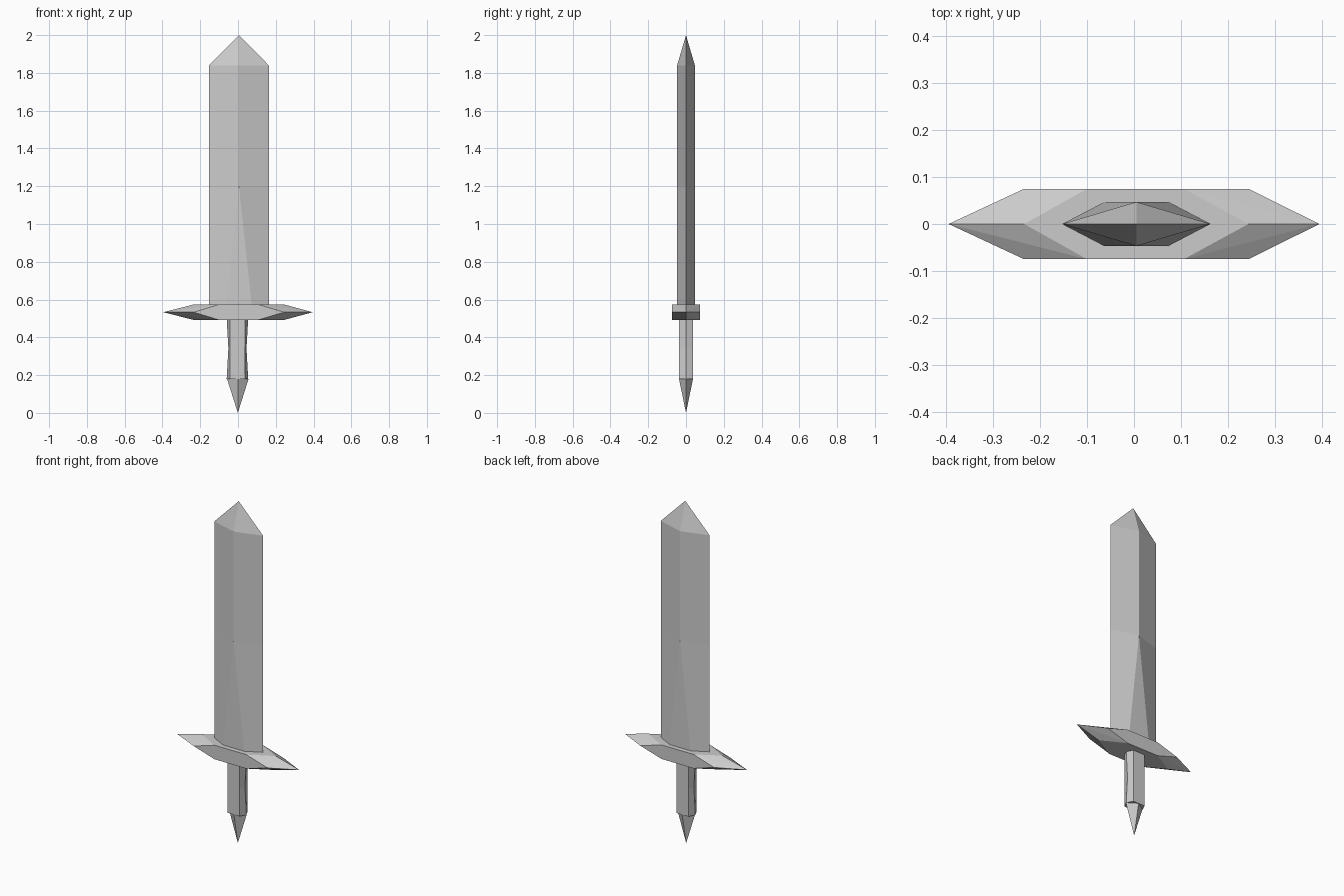
import bpy, bmesh

if "Cube" in bpy.data.objects:
    bpy.data.objects.remove(bpy.data.objects["Cube"])


def finish(name, bm):
    bmesh.ops.remove_doubles(bm, verts=bm.verts, dist=0.0001)
    bmesh.ops.dissolve_degenerate(bm, edges=bm.edges, dist=0.0001)
    bmesh.ops.recalc_face_normals(bm, faces=bm.faces)
    mesh = bpy.data.meshes.new(name)
    bm.to_mesh(mesh)
    bm.free()
    obj = bpy.data.objects.new(name, mesh)
    bpy.context.collection.objects.link(obj)
    return obj


def loft(name, cx, rings):
    """Six-sided rings: (z, half width, half width of the flat, half depth)."""
    bm = bmesh.new()
    loops = []
    for z, w, f, d in rings:
        pts = [(w, 0), (f, d), (-f, d), (-w, 0), (-f, -d), (f, -d)]
        loops.append([bm.verts.new((cx + x, y, z)) for x, y in pts])
    for a, b in zip(loops, loops[1:]):
        for i in range(6):
            j = (i + 1) % 6
            bm.faces.new((a[i], a[j], b[j], b[i]))
    bm.faces.new(loops[0][::-1])
    # close the far end only when it is not a point
    if rings[-1][1] > 0:
        bm.faces.new(loops[-1])
    return finish(name, bm)


# Blade: flat-faced hexagon at the guard, turning into a ridged diamond
loft("blade", 0.005, [
    (0.57, 0.158, 0.068, 0.047),
    (1.20, 0.158, 0, 0.047),
    (1.84, 0.158, 0, 0.047),
    (2.00, 0, 0, 0),
])

# Crossguard: faceted convex block with pointed ends
bm = bmesh.new()
for sx in (-1, 1):
    bm.verts.new((sx * 0.395, 0, 0.533))
    shoulder = 0.005 + sx * 0.239
    for sz in (-1, 1):
        bm.verts.new((shoulder, 0, 0.533 + sz * 0.041))
        bm.verts.new((shoulder, sz * 0.075, 0.533))
        for sy in (-1, 1):
            bm.verts.new((0.003 + sx * 0.103, sy * 0.075, 0.533 + sz * 0.041))
bmesh.ops.convex_hull(bm, input=bm.verts)
finish("crossguard", bm)

# Grip: hexagonal, slightly waisted
loft("grip", -0.003, [
    (0.18, 0.057, 0.039, 0.037),
    (0.34, 0.048, 0.039, 0.037),
    (0.50, 0.057, 0.039, 0.037),
])

# Pommel: diamond-based spike pointing down
loft("pommel", -0.001, [
    (0.18, 0.057, 0, 0.037),
    (0.00, 0, 0, 0),
])
